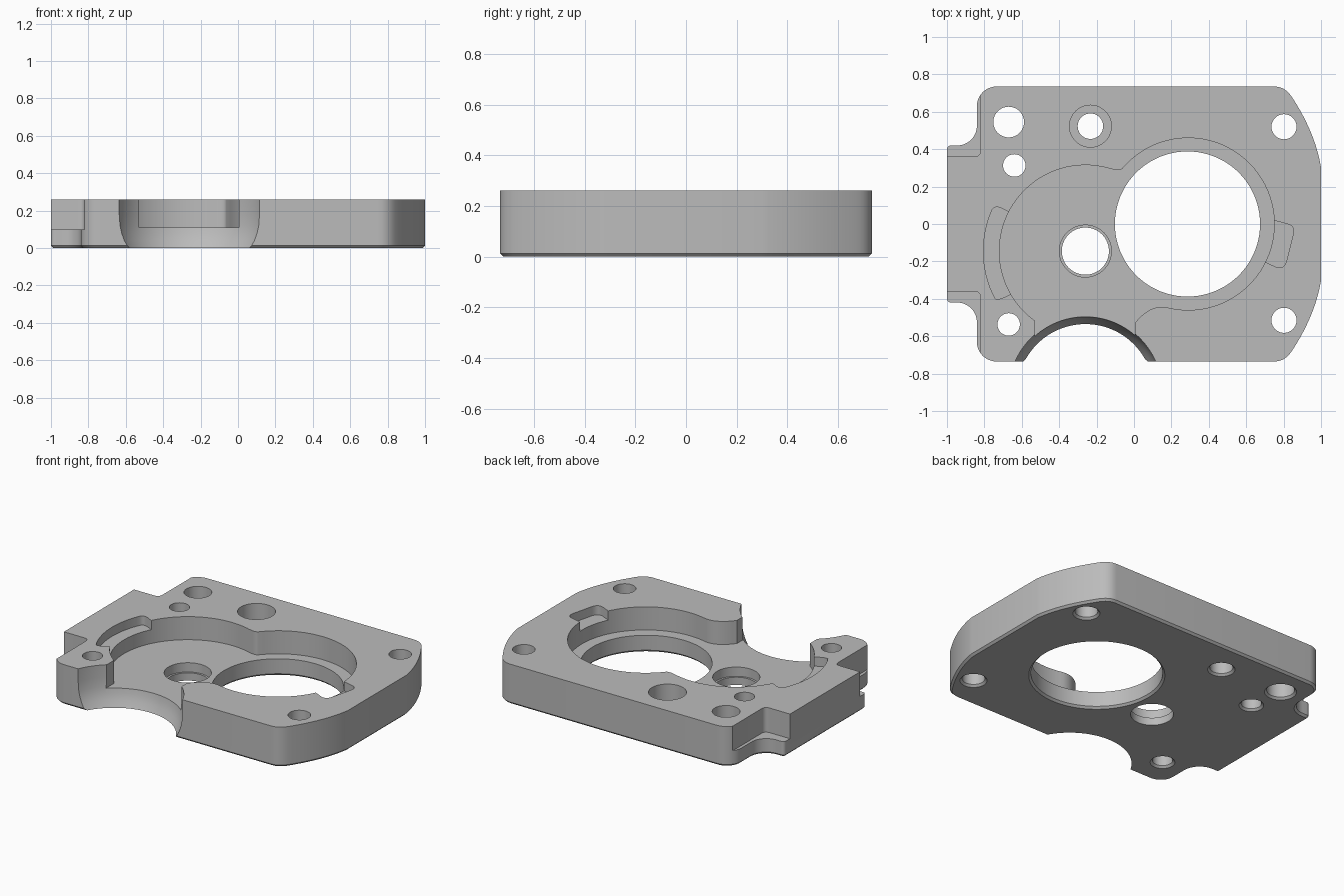
import bpy
import bmesh
from math import cos, sin, radians, pi
from mathutils import Vector

if "Cube" in bpy.data.objects:
    bpy.data.objects.remove(bpy.data.objects["Cube"], do_unlink=True)

TOP, FLOOR, HALF = 0.26, 0.11, 0.735
CHAMFER = 0.013

steel = bpy.data.materials.new("machined grey")
steel.use_nodes = True
grey = (0.5, 0.5, 0.5, 1)
steel.diffuse_color = grey
steel.node_tree.nodes["Principled BSDF"].inputs["Base Color"].default_value = grey


def arc(cx, cy, r, a, b, n=12):
    steps = [radians(a + (b - a) * i / n) for i in range(n + 1)]
    return [(cx + r * cos(t), cy + r * sin(t)) for t in steps]


def curve(p, c, q, n=10):
    p, c, q = Vector(p), Vector(c), Vector(q)
    ts = [i / n for i in range(n + 1)]
    return [tuple(p * (1 - t) ** 2 + c * 2 * t * (1 - t) + q * t * t) for t in ts]


def flip(points):
    return [(x, -y) for x, y in reversed(points)]


def finish(name, bm):
    bmesh.ops.remove_doubles(bm, verts=bm.verts, dist=1e-5)
    bmesh.ops.recalc_face_normals(bm, faces=bm.faces)
    mesh = bpy.data.meshes.new(name)
    bm.to_mesh(mesh)
    bm.free()
    mesh.materials.append(steel)
    ob = bpy.data.objects.new(name, mesh)
    bpy.context.collection.objects.link(ob)
    return ob


def prism(name, points, z0, z1, chamfer=0):
    bm = bmesh.new()
    face = bm.faces.new([bm.verts.new((x, y, z0)) for x, y in points])
    ext = bmesh.ops.extrude_face_region(bm, geom=[face], use_keep_orig=True)
    moved = [g for g in ext["geom"] if isinstance(g, bmesh.types.BMVert)]
    bmesh.ops.translate(bm, verts=moved, vec=(0, 0, z1 - z0))
    bmesh.ops.recalc_face_normals(bm, faces=bm.faces)
    if chamfer:
        rim = [e for e in bm.edges if all(abs(v.co.z - z0) < 1e-6 for v in e.verts)]
        bmesh.ops.bevel(bm, geom=rim, offset=chamfer, segments=1,
                        profile=0.5, affect='EDGES')
    return finish(name, bm)


def turned(name, x, y, profile, n=64):
    """Closed solid of revolution from (radius, z) pairs."""
    bm = bmesh.new()
    rings = [[bm.verts.new((x + r * cos(2 * pi * i / n), y + r * sin(2 * pi * i / n), z))
              for i in range(n)] for r, z in profile]
    for lo, hi in zip(rings, rings[1:]):
        for i in range(n):
            j = (i + 1) % n
            bm.faces.new((lo[i], lo[j], hi[j], hi[i]))
    bm.faces.new(rings[0][::-1])
    bm.faces.new(rings[-1])
    return finish(name, bm)


def drill(name, x, y, r, bore=None):
    """Through hole chamfered below, with an optional (radius, floor) counterbore."""
    profile = [(r + 2 * CHAMFER, -CHAMFER), (r, CHAMFER)]
    if bore:
        profile += [(r, bore[1]), (bore[0], bore[1]), (bore[0], 0.4)]
    else:
        profile += [(r, 0.4)]
    return turned(name, x, y, profile)


# Plate body: the back half outline is mirrored to the front
back = curve((1, 0.3), (0.97, 0.49), (0.84, 0.685), 16)
back += curve((0.84, 0.685), (0.805, HALF), (0.75, HALF), 6)[1:]
back += arc(-0.735, HALF - 0.105, 0.105, 90, 180)
back += arc(-0.945, 0.525, 0.105, 0, -90)
back += curve((-0.975, 0.42), (-1, 0.42), (-1, 0.395), 5)
plate = prism("mounting_plate", back + flip(back), 0, TOP, CHAMFER)

cutters = []

# Stepped notches at the two left-hand corners
notch = [(-1.1, 0.36)] + curve((-0.855, 0.36), (-0.82, 0.36), (-0.82, 0.395), 6)
notch += [(-0.82, 0.9), (-1.1, 0.9)]
for side, pts in (("back", notch), ("front", flip(notch))):
    cutters.append(prism(side + "_notch_cutter", pts, 0.1, 0.4))

# Double-circle pocket, open toward the front
AX, AY, BX, R = -0.26, -0.145, 0.29, 0.46
ring_a = arc(AX, AY, R, 75, 234, 40)
ring_b = arc(BX, 0, R, -102.5, 140, 56)
pocket = ring_b + curve(ring_b[-1], (-0.078, 0.28), ring_a[0], 8)[1:-1] + ring_a
pocket += [(-0.53, -0.7), (0.005, -0.7)]
pocket += curve((0.005, -0.53), (0.09, -0.42), ring_b[0], 10)[:-1]
cutters.append(prism("pocket_cutter", pocket, FLOOR, 0.4))

# Shallow slots beside the pocket
crescent = arc(AX, AY, 0.545, 156, 206, 20)
crescent += curve((-0.74, -0.4), (-0.72, -0.41), (-0.65, -0.37), 4)
crescent += [(-0.55, -0.3), (-0.55, 0.02), (-0.67, 0.065)]
crescent += curve((-0.71, 0.085), (-0.745, 0.1), crescent[0], 4)[:-1]
cutters.append(prism("crescent_slot_cutter", crescent, 0.2, 0.4))
tab = [(0.65, 0.02), (0.76, 0.016)]
tab += curve((0.82, 0), (0.865, -0.01), (0.85, -0.06), 6)
tab += curve((0.815, -0.2), (0.8, -0.245), (0.76, -0.23), 6) + [(0.65, -0.18)]
cutters.append(prism("tab_slot_cutter", tab, 0.2, 0.4))

# Barrel-shaped relief through the front edge
cutters.append(turned("front_relief_cutter", AX, -0.9, [
    (0.34, -0.05), (0.365, 0), (0.385, 0.04), (0.398, 0.08),
    (0.406, 0.12), (0.41, 0.18), (0.411, 0.4)], 128))

# Large bore, pivot hole and bolt holes
cutters.append(turned("large_bore_cutter", 0.286, 0, [
    (0.388 + 2 * CHAMFER, -CHAMFER), (0.388, CHAMFER), (0.388, 0.4)], 128))
cutters.append(turned("pivot_hole_cutter", AX, AY, [
    (0.126, -0.05), (0.126, 0.05), (0.139, 0.05), (0.139, 0.4)]))
cutters.append(drill("counterbored_hole_cutter", -0.233, 0.523, 0.068, (0.112, 0.1)))
for i, (x, y, r) in enumerate([(0.802, 0.52, 0.067), (0.802, -0.515, 0.067),
                               (-0.67, 0.545, 0.082), (-0.64, 0.313, 0.06),
                               (-0.67, -0.537, 0.06)]):
    cutters.append(drill("bolt_hole_cutter_%d" % i, x, y, r))

# Apply the cuts, then drop the cutters
bpy.context.view_layer.objects.active = plate
for cutter in cutters:
    cutter.hide_render = True
    mod = plate.modifiers.new(cutter.name, 'BOOLEAN')
    mod.operation, mod.solver, mod.object = 'DIFFERENCE', 'EXACT', cutter
    bpy.ops.object.modifier_apply(modifier=mod.name)
    bpy.data.objects.remove(cutter, do_unlink=True)

bpy.ops.object.select_all(action='DESELECT')
plate.select_set(True)
bpy.ops.object.shade_smooth_by_angle(angle=radians(30))
